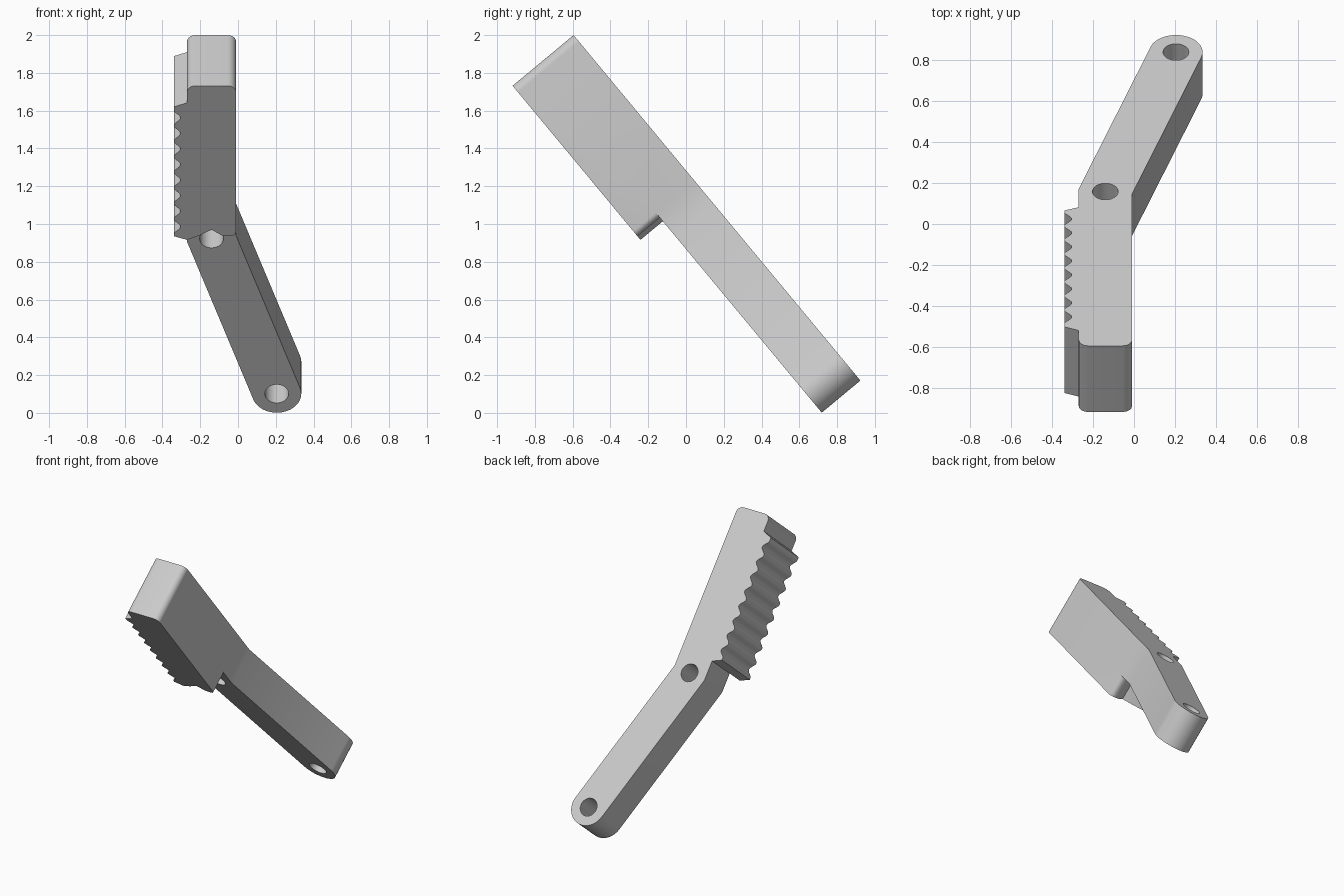
import bpy, bmesh, math

if "Cube" in bpy.data.objects:
    bpy.data.objects.remove(bpy.data.objects["Cube"])

grey = bpy.data.materials.new("light grey")
grey.use_nodes = True
colour = (0.6, 0.6, 0.6, 1)
grey.diffuse_color = colour
grey.node_tree.nodes["Principled BSDF"].inputs["Base Color"].default_value = colour

LEFT, RIGHT, MID = -0.27, -0.01, -0.14
R = 0.13                       # half width of the bar
BEND = (MID, 1.18)             # hole at the bend
TIP = (0.205, 2.247)           # hole at the far end
DEEP, THIN = 0.42, 0.266       # grip and arm thickness


def arc(cx, cy, r, a0, a1, n):
    """Points on an arc, angles in degrees."""
    steps = [math.radians(a0 + (a1 - a0) * i / n) for i in range(n + 1)]
    return [(cx + r * math.cos(a), cy + r * math.sin(a)) for a in steps]


def prism(name, outline, top, bottom):
    """Extrude a flat outline between two heights."""
    bm = bmesh.new()
    face = bm.faces.new([bm.verts.new((x, y, bottom)) for x, y in outline])
    ext = bmesh.ops.extrude_face_region(bm, geom=[face])
    verts = [v for v in ext["geom"] if isinstance(v, bmesh.types.BMVert)]
    bmesh.ops.translate(bm, verts=verts, vec=(0, 0, top - bottom))
    bmesh.ops.recalc_face_normals(bm, faces=bm.faces)
    mesh = bpy.data.meshes.new(name)
    bm.to_mesh(mesh)
    bm.free()
    mesh.materials.append(grey)
    obj = bpy.data.objects.new(name, mesh)
    bpy.context.collection.objects.link(obj)
    return obj


def combine(target, other, operation):
    """Apply a boolean and discard the second solid."""
    mod = target.modifiers.new(operation, 'BOOLEAN')
    mod.operation, mod.solver, mod.object = operation, 'EXACT', other
    bpy.context.view_layer.objects.active = target
    bpy.ops.object.modifier_apply(modifier=mod.name)
    bpy.data.objects.remove(other)


# Grip: rounded head, notched lower end and a wavy rack on one side
c = 0.045
first, pitch, teeth, per = 0.221, 0.107, 8, 12
wave = []
for i in range(teeth * per + 1):
    s = first + pitch * (i / per - 0.5)
    wave.append((-0.34 + 0.018 * (1 - math.cos(math.tau * (i / per))), s))
grip_outline = arc(RIGHT - c, c, c, 0, -90, 8)
grip_outline += arc(LEFT + c, c, c, -90, -180, 8)
grip_outline += [(LEFT, 0.117), (-0.34, 0.145)] + wave
grip_outline += [(-0.34, 1.035), (LEFT, 1.06), (-0.205, 1.03), (MID, 0.99), (-0.085, 1.03)]
grip_outline += arc(RIGHT - 0.035, 1.0, 0.035, 90, 0, 6)
grip = prism("grip_and_arm", grip_outline, 0, -DEEP)

# Arm: thinner bar that bends sideways and ends in a round eye
lean = math.degrees(math.atan2(TIP[0] - BEND[0], TIP[1] - BEND[1]))
miter = R * math.tan(math.radians(lean / 2))
arm_outline = [(RIGHT, 0.6), (RIGHT, BEND[1] - miter)]
arm_outline += arc(*TIP, R, -lean, 180 - lean, 32)
arm_outline += [(LEFT, BEND[1] + miter), (LEFT, 0.6)]
arm = prism("arm", arm_outline, 0, -THIN)

# Pin holes
for centre in (BEND, TIP):
    hole = prism("hole_cutter", arc(*centre, 0.063, 0, 348.75, 31), 0.1, -0.5)
    hole.hide_render = True
    combine(arm, hole, 'DIFFERENCE')

combine(grip, arm, 'UNION')

# Smooth curved sides, keep hard edges, then tilt into place
bpy.ops.object.select_all(action='DESELECT')
grip.select_set(True)
bpy.context.view_layer.objects.active = grip
bpy.ops.object.shade_smooth_by_angle(angle=math.radians(30))
grip.location = (0, -0.595, 2)
grip.rotation_euler = (math.radians(-50.3), 0, 0)
